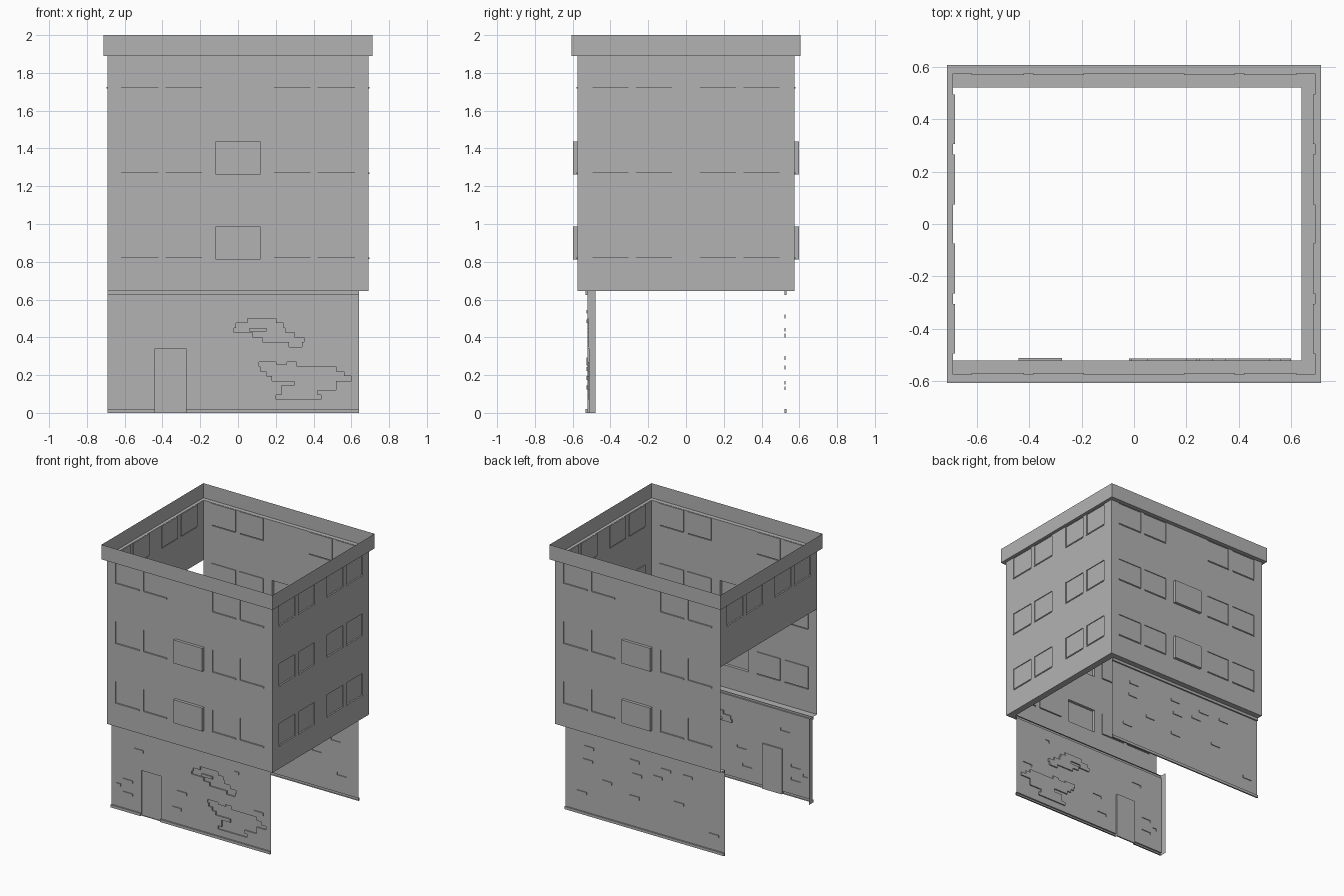
import bpy
import bmesh
from math import pi
from mathutils import Matrix, Vector

if "Cube" in bpy.data.objects:
    bpy.data.objects.remove(bpy.data.objects["Cube"])

grey = bpy.data.materials.new("plain grey")
grey.use_nodes = True
colour = (0.45, 0.45, 0.45, 1)
grey.diffuse_color = colour
grey.node_tree.nodes["Principled BSDF"].inputs["Base Color"].default_value = colour

WX, WY = 0.69, 0.575            # upper wall half sizes
LX, LY = 0.64, 0.522            # lower wall right end and half depth
CX, CY = 0.713, 0.607           # parapet half sizes
MID, EAVE, TOP = 0.645, 1.89, 2.0


def build(name, quads):
    """One sheet object from a list of quads."""
    bm = bmesh.new()
    for quad in quads:
        bm.faces.new([bm.verts.new(p) for p in quad])
    bmesh.ops.remove_doubles(bm, verts=bm.verts, dist=1e-5)
    mesh = bpy.data.meshes.new(name)
    bm.to_mesh(mesh)
    bm.free()
    mesh.materials.append(grey)
    ob = bpy.data.objects.new(name, mesh)
    bpy.context.collection.objects.link(ob)
    return ob


def relief(name, turn, dist, area, rects):
    """Wall sheet with raised or sunken rectangles (u0, u1, z0, z1, depth)."""
    rot = Matrix.Rotation(turn * pi / 2, 3, "Z")

    def at(u, z, d):
        return rot @ Vector((u, -dist - d, z))

    a0, a1, b0, b1 = area
    us = sorted({round(u, 4) for r in rects for u in r[:2] if a0 < u < a1} | {a0, a1})
    zs = sorted({round(z, 4) for r in rects for z in r[2:4] if b0 < z < b1} | {b0, b1})

    def depth(i, j):
        if not (0 <= i < len(us) - 1 and 0 <= j < len(zs) - 1):
            return 0
        u, z = (us[i] + us[i + 1]) / 2, (zs[j] + zs[j + 1]) / 2
        d = 0
        for r in rects:
            if r[0] < u < r[1] and r[2] < z < r[3]:
                d = r[4]
        return d

    quads = []
    for i, u in enumerate(us):
        for j, z in enumerate(zs):
            d, left, below = depth(i, j), depth(i - 1, j), depth(i, j - 1)
            if j < len(zs) - 1:
                z1 = zs[j + 1]
                if left != d:
                    quads.append([at(u, z, d), at(u, z1, d), at(u, z1, left), at(u, z, left)])
            if i < len(us) - 1:
                u1 = us[i + 1]
                if below != d:
                    quads.append([at(u, z, below), at(u1, z, below), at(u1, z, d), at(u, z, d)])
                if j < len(zs) - 1:
                    quads.append([at(u, z, d), at(u1, z, d), at(u1, z1, d), at(u, z1, d)])
    return build(name, quads)


def windows(spans, rows):
    """Shallow sunken panes with thin sills, mirrored about the wall centre."""
    out = []
    for z in rows:
        for a, b in spans:
            for u0, u1 in ((a, b), (-b, -a)):
                out.append((u0, u1, z, z + 0.165, -0.006))
                out.append((u0, u1, z - 0.006, z + 0.002, 0.005))
    return out


# Upper walls
rows = (0.82, 1.27, 1.723)
wide = windows(((0.19, 0.385), (0.42, 0.62)), rows)
wide += [(-0.12, 0.12, z - 0.008, z + 0.168, 0.022) for z in rows[:2]]
spans = ((0.075, 0.265), (0.305, 0.495))
relief("upper_front_wall", 0, WY, (-WX, WX, MID, EAVE), wide)
relief("upper_back_wall", 2, WY, (-WX, WX, MID, EAVE), wide)
relief("upper_left_wall", 1, WX, (-WY, WY, MID, EAVE), windows(spans, rows))
relief("upper_right_wall", 3, WX, (-WY, WY, 1.44, EAVE), windows(spans, rows[2:]))


# Lower walls: mouldings, bricks, worn patches and the doorway
def bricks(spots, w=0.08, h=0.02, d=0.006):
    return [(x - w / 2, x + w / 2, z - h / 2, z + h / 2, d) for x, z in spots]


def patch(z, step, bands):
    """Stack of horizontal bands, from the top down, sunk into the wall."""
    return [(a, b, z - (k + 1) * step, z - k * step, -0.009)
            for k, (a, b) in enumerate(bands)]


def mouldings(u0, u1):
    return [(u0, u1, 0, 0.02, 0.011), (u0, u1, 0.625, MID, 0.011)]


front = mouldings(-WX, LX)
front += bricks([(-0.46, 0.485), (-0.55, 0.233), (-0.55, 0.135), (-0.1, 0.262),
                 (-0.145, 0.133), (0.54, 0.283)])
front += bricks([(-0.628, 0.185), (0.357, 0.535)], w=0.035)
front += patch(0.5, 0.025, [(0.05, 0.2), (-0.01, 0.24), (-0.02, 0.25),
                            (0.08, 0.3), (0.13, 0.35), (0.27, 0.34)])
front += [(0.06, 0.15, 0.43, 0.45, 0)]
front += patch(0.27, 0.025, [(0.11, 0.31), (0.12, 0.52), (0.15, 0.56), (0.18, 0.6),
                             (0.3, 0.52), (0.23, 0.52), (0.23, 0.42), (0.2, 0.44)])
front += [(0.2, 0.26, 0.255, 0.27, 0), (-0.44, -0.275, 0, 0.34, -0.01)]
relief("lower_front_wall", 0, LY, (-WX, LX, 0, MID), front)

back = mouldings(-LX, WX)
back += bricks([(-0.44, 0.51), (-0.06, 0.51), (0.2, 0.51), (0.38, 0.51), (-0.45, 0.41),
                (-0.04, 0.41), (0.13, 0.44), (-0.29, 0.29), (0.31, 0.29), (-0.06, 0.24),
                (-0.5, 0.16), (0.6, 0.13)])
relief("lower_back_wall", 2, LY, (-LX, WX, 0, MID), back)
build("front_wall_end", [[(-WX, -LY, 0), (-WX, -LY, MID), (-WX, -0.48, MID), (-WX, -0.48, 0)]])


# Overhang underside on three sides
def flat(x0, x1, y0, y1, z):
    return [(x0, y0, z), (x0, y1, z), (x1, y1, z), (x1, y0, z)]


build("overhang", [flat(-WX, LX, -WY, -LY, MID), flat(-WX, LX, LY, WY, MID),
                   flat(LX, WX, -WY, -LY, MID), flat(LX, WX, -LY, LY, MID),
                   flat(LX, WX, LY, WY, MID)])

# Parapet: outer band and the ledge joining it to the walls
signs = ((-1, -1), (1, -1), (1, 1), (-1, 1))
parapet = []
for (a, b), (c, d) in zip(signs, signs[1:] + signs[:1]):
    p, q = (a * CX, b * CY), (c * CX, d * CY)
    r, s = (a * WX, b * WY), (c * WX, d * WY)
    parapet.append([(*p, EAVE), (*q, EAVE), (*q, TOP), (*p, TOP)])
    parapet.append([(*r, EAVE), (*s, EAVE), (*q, EAVE), (*p, EAVE)])
build("parapet", parapet)
